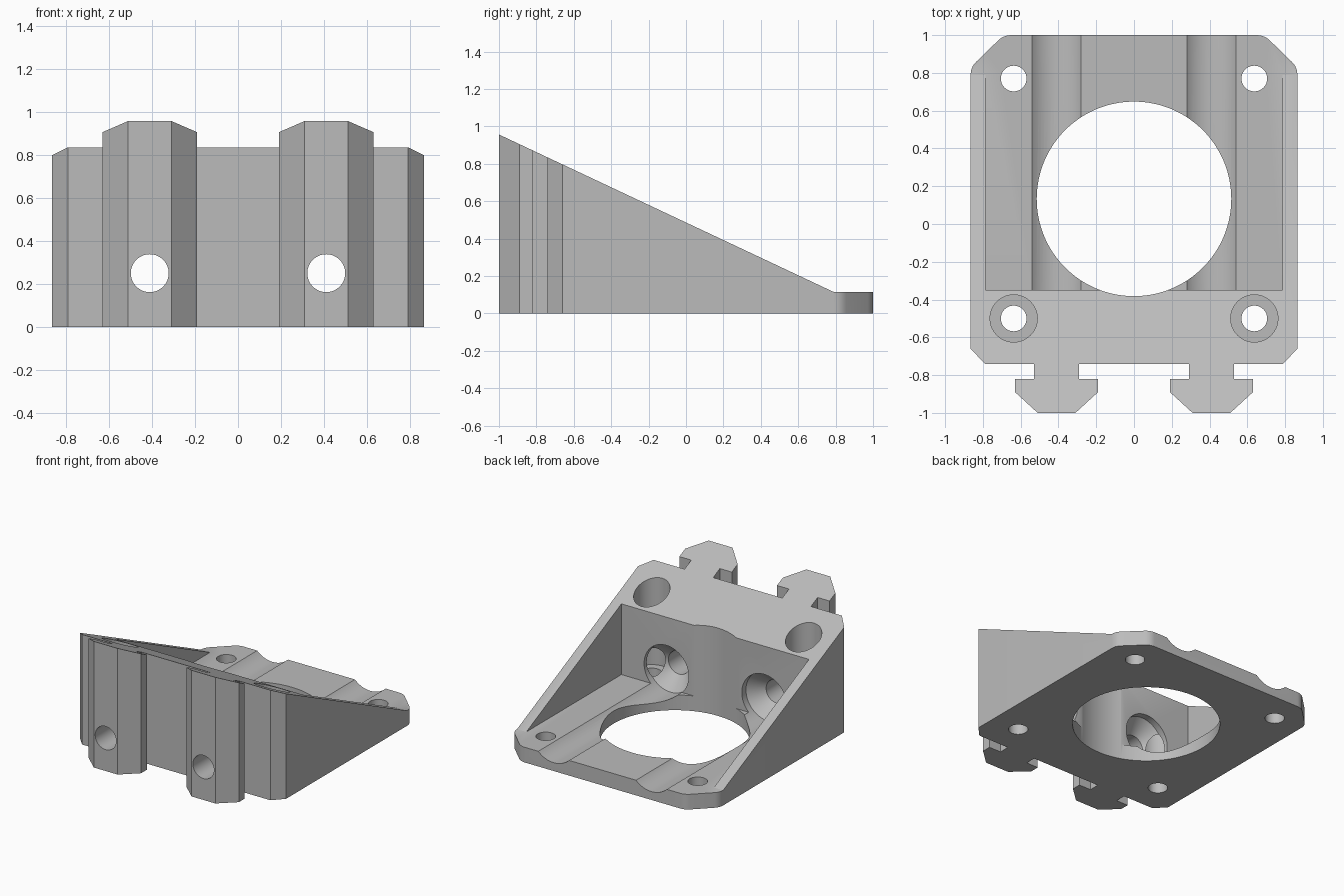
import bpy, bmesh
from math import cos, sin, tau, radians
from mathutils import Matrix, Vector

old = bpy.data.objects.get("Cube")
if old:
    bpy.data.objects.remove(old, do_unlink=True)

GREY = (0.5, 0.5, 0.5, 1)
mat = bpy.data.materials.new("light grey plastic")
mat.use_nodes = True
mat.diffuse_color = GREY
mat.node_tree.nodes["Principled BSDF"].inputs["Base Color"].default_value = GREY

FLOOR = 0.115      # floor plate thickness
WALL_Y = -0.35     # inner face of the front wall
BOLT_X, BOLT_Z = 0.41, 0.25


def finish(name, bm):
    bmesh.ops.recalc_face_normals(bm, faces=bm.faces)
    me = bpy.data.meshes.new(name)
    bm.to_mesh(me)
    bm.free()
    me.materials.append(mat)
    ob = bpy.data.objects.new(name, me)
    bpy.context.collection.objects.link(ob)
    return ob


def prism(name, pts, place, depth):
    """Extrude a flat outline; place(a, b, d) maps it into space."""
    bm = bmesh.new()
    rings = [[bm.verts.new(place(a, b, d)) for a, b in pts] for d in depth]
    n = len(pts)
    for ring in rings:
        bm.faces.new(ring)
    for i in range(n):
        j = (i + 1) % n
        bm.faces.new((rings[0][i], rings[0][j], rings[1][j], rings[1][i]))
    return finish(name, bm)


def lathe(name, profile, matrix, seg=64):
    """Stack of rings (radius, height) closed at both ends."""
    bm = bmesh.new()
    rings = [[bm.verts.new(matrix @ Vector((r * cos(tau * i / seg), r * sin(tau * i / seg), h)))
              for i in range(seg)] for r, h in profile]
    bm.faces.new(rings[0])
    bm.faces.new(rings[-1])
    for lo, hi in zip(rings, rings[1:]):
        for i in range(seg):
            j = (i + 1) % seg
            bm.faces.new((lo[i], lo[j], hi[j], hi[i]))
    return finish(name, bm)


def cut(body, tool):
    mod = body.modifiers.new("cut", 'BOOLEAN')
    mod.operation, mod.solver, mod.object = 'DIFFERENCE', 'EXACT', tool
    bpy.context.view_layer.objects.active = body
    bpy.ops.object.modifier_apply(modifier=mod.name)
    bpy.data.objects.remove(tool, do_unlink=True)


def soft_corner(a, b, c, size=0.04, steps=5):
    """Rounded replacement for corner b between a and c."""
    a, b, c = Vector(a), Vector(b), Vector(c)
    p, q = b + (a - b).normalized() * size, b + (c - b).normalized() * size
    return [tuple(p * (1 - t) ** 2 + b * 2 * t * (1 - t) + q * t * t)
            for t in (i / steps for i in range(steps + 1))]


# Plan outline of one half: T-shaped rail, front chamfer, rounded back chamfer
rail = [(0.29, -0.74), (0.29, -0.82), (0.19, -0.82), (0.19, -0.89), (0.31, -1),
        (0.51, -1), (0.63, -0.89), (0.63, -0.82), (0.53, -0.82), (0.53, -0.74)]
side, back = (0.865, 0.83), (0.69, 1.0)
half = rail + [(0.79, -0.74), (0.865, -0.66)]
half += soft_corner((0.865, 0), side, back) + soft_corner(side, back, (0, 1))
outline = half + [(-x, y) for x, y in reversed(half)]
bracket = prism("bracket", outline, lambda a, b, d: (a, b, d), (0, 1.1))

# Sloping top, running down to the floor plate at the back
slope = [(-1.1, 1.004), (0.79, FLOOR), (1.1, FLOOR), (1.1, 1.3), (-1.1, 1.3)]
cut(bracket, prism("slope_cutter", slope, lambda a, b, d: (d, a, b), (-1, 1)))

# Open pocket between the side walls
pocket = [(-0.787, WALL_Y), (0.787, WALL_Y), (0.787, 1.2), (-0.787, 1.2)]
cut(bracket, prism("pocket_cutter", pocket, lambda a, b, d: (a, b, d), (FLOOR, 1.4)))

# Large central bore
cut(bracket, lathe("bore_cutter", [(0.515, -0.2), (0.515, 1.4)],
                   Matrix.Translation((0, 0.133, 0)), 128))

along_y = Matrix.Rotation(radians(-90), 4, 'X')
for s in (-1, 1):
    # Rail bolt hole, its countersink and the driver groove in the floor
    cut(bracket, lathe("bolt_cutter", [(0.088, -1.2), (0.088, -0.5), (0.187, -0.4), (0.187, 1.2)],
                       Matrix.Translation((s * BOLT_X, 0, BOLT_Z)) @ along_y))
    # Mounting holes, the front pair counterbored from above
    cut(bracket, lathe("back_hole_cutter", [(0.068, -0.2), (0.068, 0.5)],
                       Matrix.Translation((s * 0.637, 0.77, 0))))
    cut(bracket, lathe("front_hole_cutter", [(0.068, -0.2), (0.068, FLOOR), (0.125, FLOOR), (0.125, 1.4)],
                       Matrix.Translation((s * 0.637, -0.5, 0))))

bpy.ops.object.select_all(action='DESELECT')
bracket.select_set(True)
bpy.context.view_layer.objects.active = bracket
bpy.ops.object.shade_smooth_by_angle(angle=radians(30))
